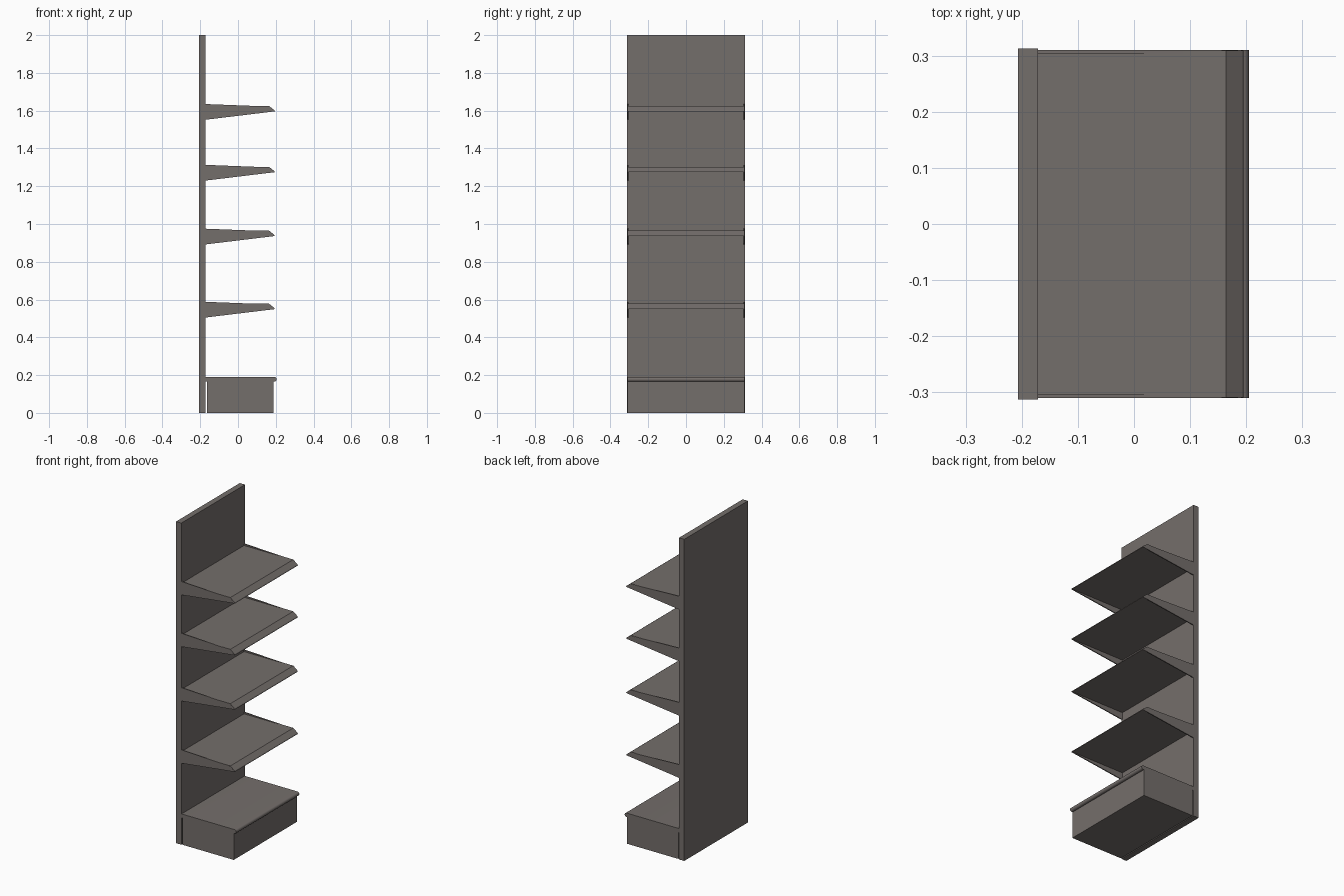
import bpy
import bmesh
import math

cube = bpy.data.objects.get("Cube")
if cube:
    bpy.data.objects.remove(cube, do_unlink=True)

# Single painted metal colour
COLOUR = (0.175, 0.156, 0.147, 1.0)
metal = bpy.data.materials.new("warm grey metal")
metal.use_nodes = True
metal.diffuse_color = COLOUR
metal.node_tree.nodes["Principled BSDF"].inputs["Base Color"].default_value = COLOUR


def extrude_profile(name, profile, y0, y1, z=0.0):
    """Extrude an x-z outline along y."""
    bm = bmesh.new()
    face = bm.faces.new([bm.verts.new((x, y0, h + z)) for x, h in profile])
    result = bmesh.ops.extrude_face_region(bm, geom=[face])
    verts = [v for v in result["geom"] if isinstance(v, bmesh.types.BMVert)]
    bmesh.ops.translate(bm, verts=verts, vec=(0, y1 - y0, 0))
    bmesh.ops.recalc_face_normals(bm, faces=bm.faces[:])
    mesh = bpy.data.meshes.new(name)
    bm.to_mesh(mesh)
    bm.free()
    mesh.materials.append(metal)
    obj = bpy.data.objects.new(name, mesh)
    bpy.context.collection.objects.link(obj)
    return obj


def rect(x0, x1, z0, z1):
    return [(x0, z0), (x1, z0), (x1, z1), (x0, z1)]


BACK, WALL, NOSE = -0.207, -0.171, 0.195
HALF = 0.31

# Upright back panel
extrude_profile("back_panel", rect(BACK, WALL, 0, 2), -0.313, 0.313)

# Plinth with a small gap behind it
extrude_profile("base_plinth", rect(-0.165, 0.188, 0, 0.175), -HALF, HALF)

# Base deck with a rounded front lip
r = 0.0125
lip = [(0.205 - r + r * math.cos(a), 0.1775 + r * math.sin(a))
       for a in [math.radians(-90 + 22.5 * i) for i in range(9)]]
deck = extrude_profile("base_deck", [(WALL, 0.165)] + lip + [(WALL, 0.19)], -HALF, HALF)
bpy.context.view_layer.objects.active = deck
deck.select_set(True)
bpy.ops.object.shade_smooth_by_angle(angle=math.radians(30))
deck.select_set(False)

# Shelves with a bevelled nose and a tapered bracket at each end
shelf_profile = [(WALL, 0), (0.164, 0), (0.193, -0.023), (NOSE, -0.029), (WALL, -0.029)]
bracket_profile = [(WALL, 0.010), (0.164, -0.003), (0.191, -0.024),
                   (NOSE - 0.002, -0.029), (WALL, -0.073)]
for i, top in enumerate((0.578, 0.965, 1.303, 1.625), start=1):
    extrude_profile(f"shelf_{i}", shelf_profile, -HALF + 0.0005, HALF - 0.0005, top)
    for side, s in (("right", -1), ("left", 1)):
        y0, y1 = sorted((s * (HALF - 0.006), s * HALF))
        extrude_profile(f"shelf_{i}_bracket_{'back' if s > 0 else 'front'}",
                        bracket_profile, y0, y1, top)
